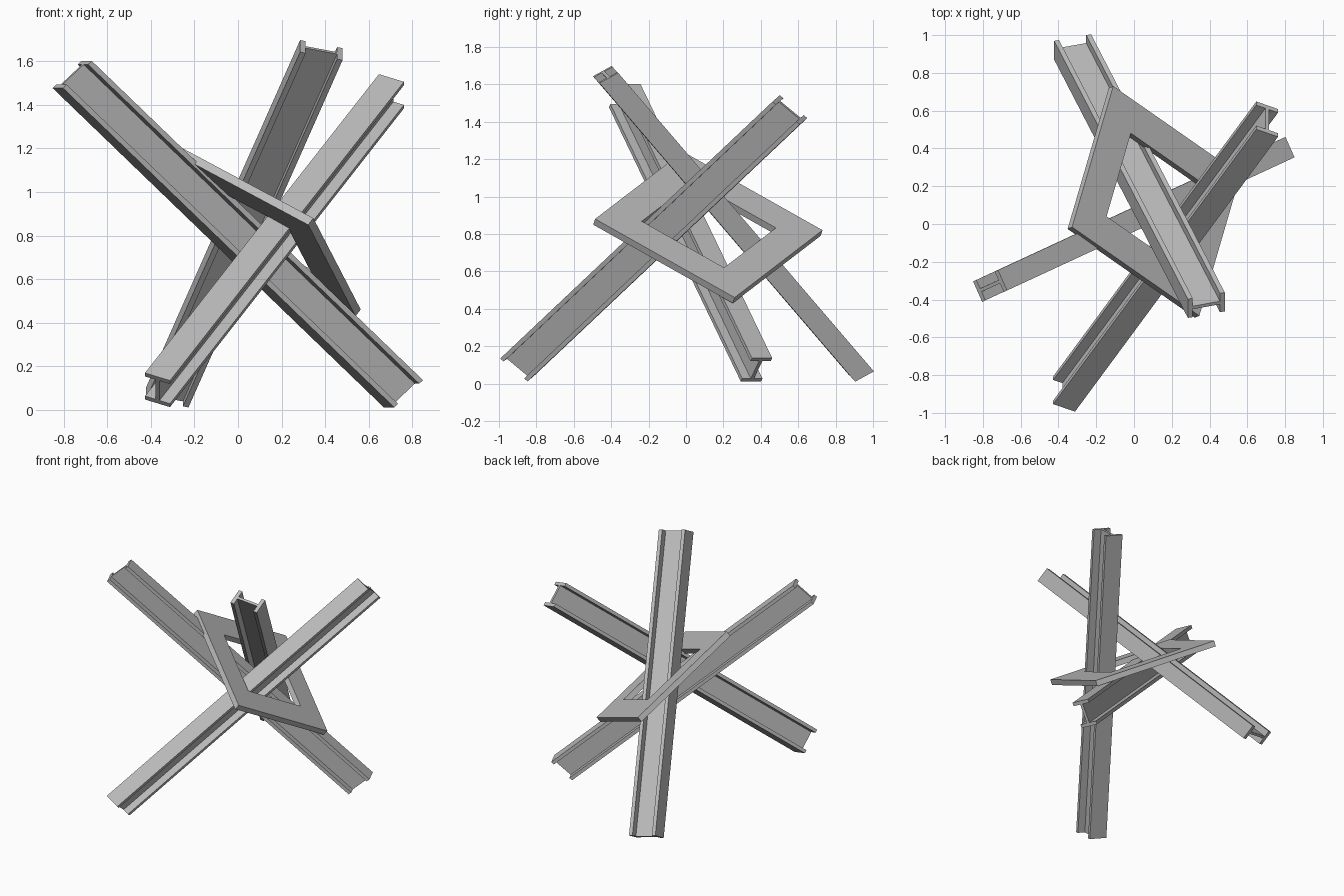
import bpy
from mathutils import Vector

cube = bpy.data.objects.get("Cube")
if cube:
    bpy.data.objects.remove(cube, do_unlink=True)

steel = bpy.data.materials.new("grey_steel")
steel.use_nodes = True
grey = (0.5, 0.5, 0.5, 1)
steel.diffuse_color = grey
steel.node_tree.nodes["Principled BSDF"].inputs["Base Color"].default_value = grey


def make_object(name, verts, faces):
    mesh = bpy.data.meshes.new(name)
    mesh.from_pydata(verts, [], faces)
    mesh.materials.append(steel)
    obj = bpy.data.objects.new(name, mesh)
    bpy.context.collection.objects.link(obj)
    return obj


def beam(name, start, end, depth, width, flange=0.13, web=0.16):
    """I-beam swept between two points; depth and width span its section."""
    start, end, depth, width = map(Vector, (start, end, depth, width))
    d, w = 0.5 - flange, web / 2
    # quarter profile mirrored into the full I outline
    right = [(-0.5, 0.5), (-d, 0.5), (-d, w), (d, w), (d, 0.5), (0.5, 0.5)]
    outline = right + [(a, -b) for a, b in reversed(right)]
    n = len(outline)
    verts = [p + depth * a + width * b for p in (start, end) for a, b in outline]
    faces = [(i, (i + 1) % n, n + (i + 1) % n, n + i) for i in range(n)]
    # end caps: two flanges and the web
    for o in (0, n):
        faces += [[o + i for i in (0, 1, 2, 9, 10, 11)],
                  [o + i for i in (2, 3, 8, 9)],
                  [o + i for i in (3, 4, 5, 6, 7, 8)]]
    obj = make_object(name, verts, faces)
    fix_normals(obj)


def fix_normals(obj):
    import bmesh
    bm = bmesh.new()
    bm.from_mesh(obj.data)
    bmesh.ops.recalc_face_normals(bm, faces=bm.faces)
    bm.to_mesh(obj.data)
    bm.free()


# three crossing beams
beam("beam_left_low", (-0.762, -0.328, 1.54), (0.76, 0.377, 0.073),
     (0.132, 0.06, 0.125), (0.048, -0.108, 0))
beam("beam_back_low", (0.383, -0.43, 1.652), (-0.325, 0.937, 0.056),
     (0.195, 0.035, -0.037), (0, 0.1, 0.055))
beam("beam_front_low", (-0.37, -0.90, 0.09), (0.705, 0.555, 1.463),
     (0, 0.147, -0.122), (0.115, -0.04, -0.035))

# square brace plate with a square opening
corner = Vector((-0.11, 0.73, 0.82))
side_a = Vector((-0.218, -0.746, 0.42))
side_b = Vector((0.674, -0.47, -0.36))
drop = side_a.cross(side_b).normalized() * -0.04
m = 0.205
rings = [(0, 0), (1, 0), (1, 1), (0, 1), (m, m), (1 - m, m), (1 - m, 1 - m), (m, 1 - m)]
verts = [corner + side_a * u + side_b * v + drop * k for k in (0, 1) for u, v in rings]
faces = []
for i in range(4):
    j = (i + 1) % 4
    faces += [(i, j, j + 4, i + 4), (i + 8, i + 12, j + 12, j + 8),
              (i, i + 8, j + 8, j), (i + 4, j + 4, j + 12, i + 12)]
fix_normals(make_object("brace_frame", verts, faces))
